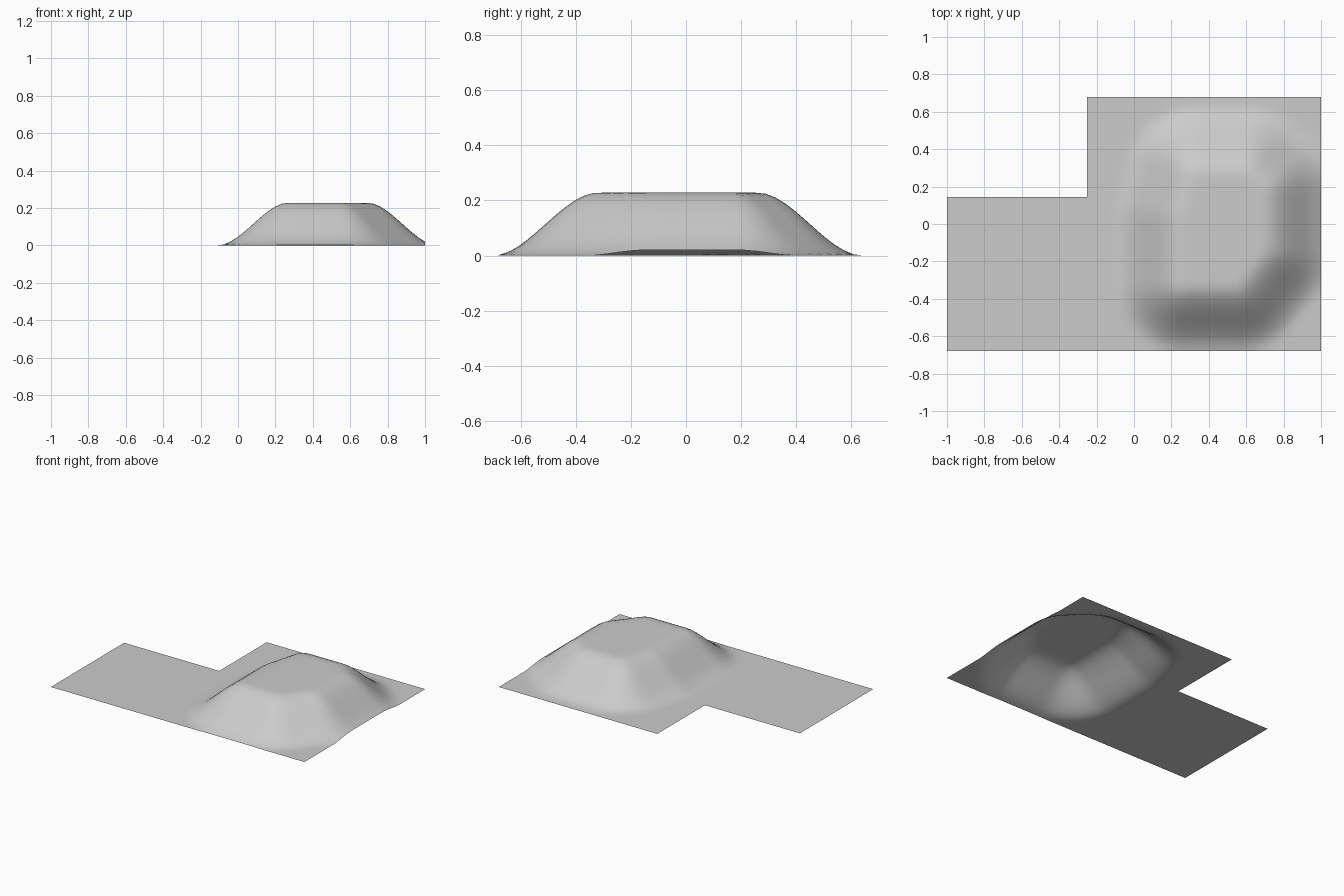
import bpy
import bmesh
from mathutils import Vector

cube = bpy.data.objects.get("Cube")
if cube:
    bpy.data.objects.remove(cube, do_unlink=True)

HEIGHT, FALLOFF, DEPTH = 0.228, 0.38, 0.68
NOTCH_X, NOTCH_Y = -0.25, 0.145

# Outline of the flat hilltop, counter-clockwise
TOP = [Vector(p) for p in ((0.27, -0.32), (0.55, -0.32), (0.69, -0.14),
                           (0.69, 0.18), (0.6, 0.26), (0.33, 0.26), (0.27, 0.04))]


def distance_to_top(p):
    """Distance outside the hilltop outline, zero within it."""
    inside, nearest = True, 10.0
    for a, b in zip(TOP, TOP[1:] + TOP[:1]):
        edge, to_p = b - a, p - a
        inside = inside and edge.cross(to_p) >= 0
        t = min(1, max(0, to_p.dot(edge) / edge.length_squared))
        nearest = min(nearest, (to_p - edge * t).length)
    return 0 if inside else nearest


def hill(x, y):
    t = max(0, 1 - distance_to_top(Vector((x, y))) / FALLOFF)
    return HEIGHT * t * t * (3 - 2 * t)


def steps(a, b, size=0.035):
    n = round((b - a) / size)
    return [a + (b - a) * i / n for i in range(n + 1)]


# L-shaped sheet of square cells, raised into the hill
xs = steps(-1, NOTCH_X)[:-1] + steps(NOTCH_X, 1)
ys = steps(-DEPTH, NOTCH_Y)[:-1] + steps(NOTCH_Y, DEPTH)
bm = bmesh.new()
grid = {(i, j): bm.verts.new((x, y, hill(x, y)))
        for i, x in enumerate(xs) for j, y in enumerate(ys)
        if x >= NOTCH_X or y <= NOTCH_Y}
for i, j in grid:
    corners = [(i, j), (i + 1, j), (i + 1, j + 1), (i, j + 1)]
    if all(c in grid for c in corners):
        bm.faces.new([grid[c] for c in corners])
mesh = bpy.data.meshes.new("terrain_sheet")
bm.to_mesh(mesh)
bm.free()
terrain = bpy.data.objects.new("terrain_sheet", mesh)
bpy.context.collection.objects.link(terrain)
mesh.shade_smooth()

# Plain grey
grey = bpy.data.materials.new("light_grey")
grey.use_nodes = True
color = (0.6, 0.6, 0.6, 1)
grey.diffuse_color = color
grey.node_tree.nodes["Principled BSDF"].inputs["Base Color"].default_value = color
mesh.materials.append(grey)
